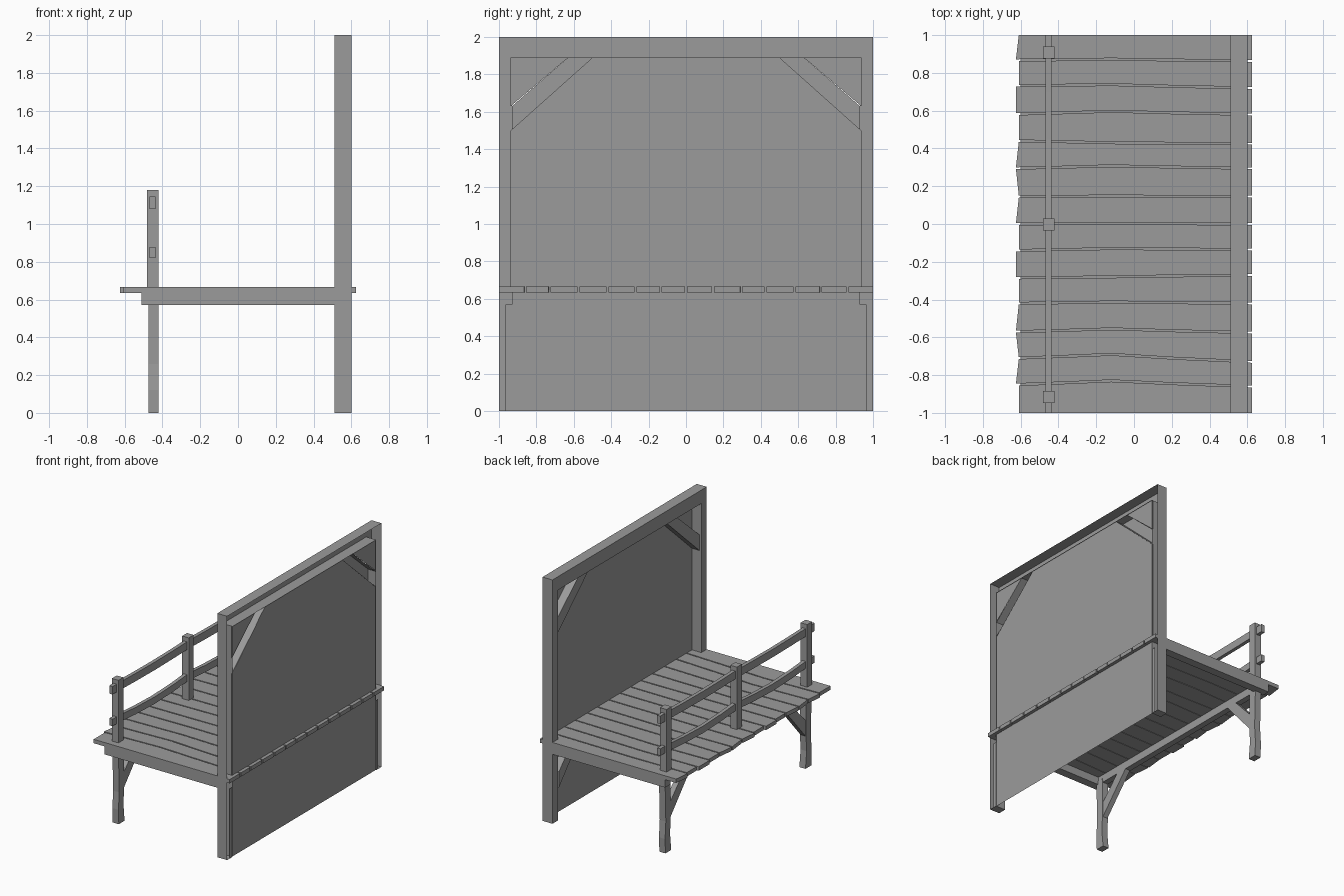
import bpy, bmesh, math

if "Cube" in bpy.data.objects:
    bpy.data.objects.remove(bpy.data.objects["Cube"])

# Weathered dark grey shared by all parts
grey = bpy.data.materials.new("dark_grey")
grey.diffuse_color = (.33, .33, .33, 1)
grey.use_nodes = True
grey.node_tree.nodes["Principled BSDF"].inputs["Base Color"].default_value = grey.diffuse_color


def finish(name, bm):
    bmesh.ops.recalc_face_normals(bm, faces=bm.faces)
    me = bpy.data.meshes.new(name)
    bm.to_mesh(me)
    bm.free()
    me.materials.append(grey)
    ob = bpy.data.objects.new(name, me)
    bpy.context.collection.objects.link(ob)
    return ob


def prism(name, pts, x0, x1, open_back=False):
    """Extrude a (y, z) profile from x0 to x1; optionally leave the +x side open."""
    bm = bmesh.new()
    a = [bm.verts.new((x0, y, z)) for y, z in pts]
    b = [bm.verts.new((x1, y, z)) for y, z in pts]
    n = len(pts)
    bm.faces.new(a[::-1])
    if not open_back:
        bm.faces.new(b)
    for i in range(n):
        j = (i + 1) % n
        bm.faces.new((a[i], a[j], b[j], b[i]))
    return finish(name, bm)


def sheet(name, pts, x):
    """Flat single-sided sheet with a (y, z) outline."""
    bm = bmesh.new()
    bm.faces.new([bm.verts.new((x, y, z)) for y, z in pts])
    return finish(name, bm)


def box(name, x, y, z):
    return prism(name, [(y[0], z[0]), (y[1], z[0]), (y[1], z[1]), (y[0], z[1])], *x)


# Tall back frame: hollow inverted U, open towards the rear
prism("back_frame", [(-1, 0), (-.93, 0), (-.93, 1.89), (.93, 1.89),
                     (.93, 0), (1, 0), (1, 2), (-1, 2)], .512, .602, True)

# Thin wall sheets: upper one with cut corners, lower one overlapping the posts
sheet("upper_wall_sheet", [(-.937, .64), (.937, .64), (.937, 1.50), (.50, 1.89),
                           (-.50, 1.89), (-.937, 1.50)], .597)
sheet("lower_wall_sheet", [(-.965, 0), (.965, 0), (.965, .57), (.93, .57), (.93, .64),
                           (-.93, .64), (-.93, .57), (-.965, .57)], .597)

# Parts mirrored to both ends
for s, side in ((-1, "near"), (1, "far")):
    # corner brace of the back frame, open to the rear, and the sheet behind its corner
    prism("corner_brace_" + side, [(s * .93, 1.63), (s * .93, 1.50),
                                   (s * .50, 1.89), (s * .63, 1.89)], .53, .598, True)
    sheet("corner_sheet_" + side, [(s * .937, 1.63), (s * .63, 1.89), (s * .937, 1.89)], .597)
    # braces below the deck at the back post and the front leg
    for name, x0, x1 in (("rear_leg_brace_", .53, .59), ("front_leg_brace_", -.47, -.425)):
        prism(name + side, [(s * .89, .38), (s * .89, .25),
                            (s * .60, .58), (s * .70, .58)], x0, x1)
    # deck side beam
    box("side_beam_" + side, (-.51, .514), sorted((s * .93, s * 1.0)), (.57, .65))
    # slightly crooked front leg
    prism("front_leg_" + side, [(s * y, z) for y, z in (
        (.87, 0), (.945, 0), (.95, .12), (.94, .26), (.95, .60),
        (.88, .60), (.875, .30), (.885, .14))], -.475, -.42)

# Beam between the front legs
box("front_beam", (-.475, -.425), (-.93, .93), (.57, .635))

# Dark sheet closing the gaps between the boards
box("deck_underlay", (-.60, .60), (-.995, .995), (.638, .645))

# Deck boards: y of each gap at the front end, the middle and the back end
gaps = [(-1, -1, -1), (-.85, -.83, -.86), (-.71, -.69, -.73), (-.57, -.555, -.575),
        (-.42, -.413, -.42), (-.285, -.28, -.27), (-.14, -.13, -.135), (0, .003, 0),
        (.145, .148, .145), (.295, .308, .295), (.44, .43, .425), (.582, .597, .58),
        (.732, .738, .72), (.867, .873, .863), (1, 1, 1)]


def edge(gap, shift, x_front):
    f, m, b = gap
    return [(x_front, f + shift), (-.35, (f + m) / 2 + shift), (-.12, m + shift),
            (.2, (m + b) / 2 + shift), (.625, b + shift)]


for i in range(14):
    lo = edge(gaps[i], .005 if i else 0, -.61 - .015 * (i % 2))
    hi = edge(gaps[i + 1], -.005 if i < 13 else 0, -.61 - .015 * ((i * 2 // 3) % 2))
    bm = bmesh.new()
    rows = [[[bm.verts.new((x, y, z)) for x, y in e] for e in (lo, hi)]
            for z in (.635, .667)]
    (a, b), (c, d) = rows
    for k in range(4):
        for p, q in ((a, b), (c, d), (a, c), (b, d)):
            bm.faces.new((p[k], p[k + 1], q[k + 1], q[k]))
    for k in (0, 4):
        bm.faces.new((a[k], b[k], d[k], c[k]))
    finish(f"deck_board_{i + 1}", bm)

# Railing posts
for i, y in enumerate((-.915, -.003, .908)):
    box(f"railing_post_{i + 1}", (-.482, -.422), (y - .032, y + .032), (.64, 1.18))

# Railing bars, sagging a little between the posts
for name, z, h, sag in (("top_rail", 1.08, .065, .008), ("lower_rail", .82, .057, .025)):
    ys = [-1, -.91, -.7, -.45, -.2, 0, .2, .45, .7, .91, 1]
    line = [(y, z - (sag * math.sin(math.pi * abs(y) / .91) if abs(y) < .91 else 0))
            for y in ys]
    prism(name, line + [(y, q + h) for y, q in reversed(line)], -.468, -.438)
